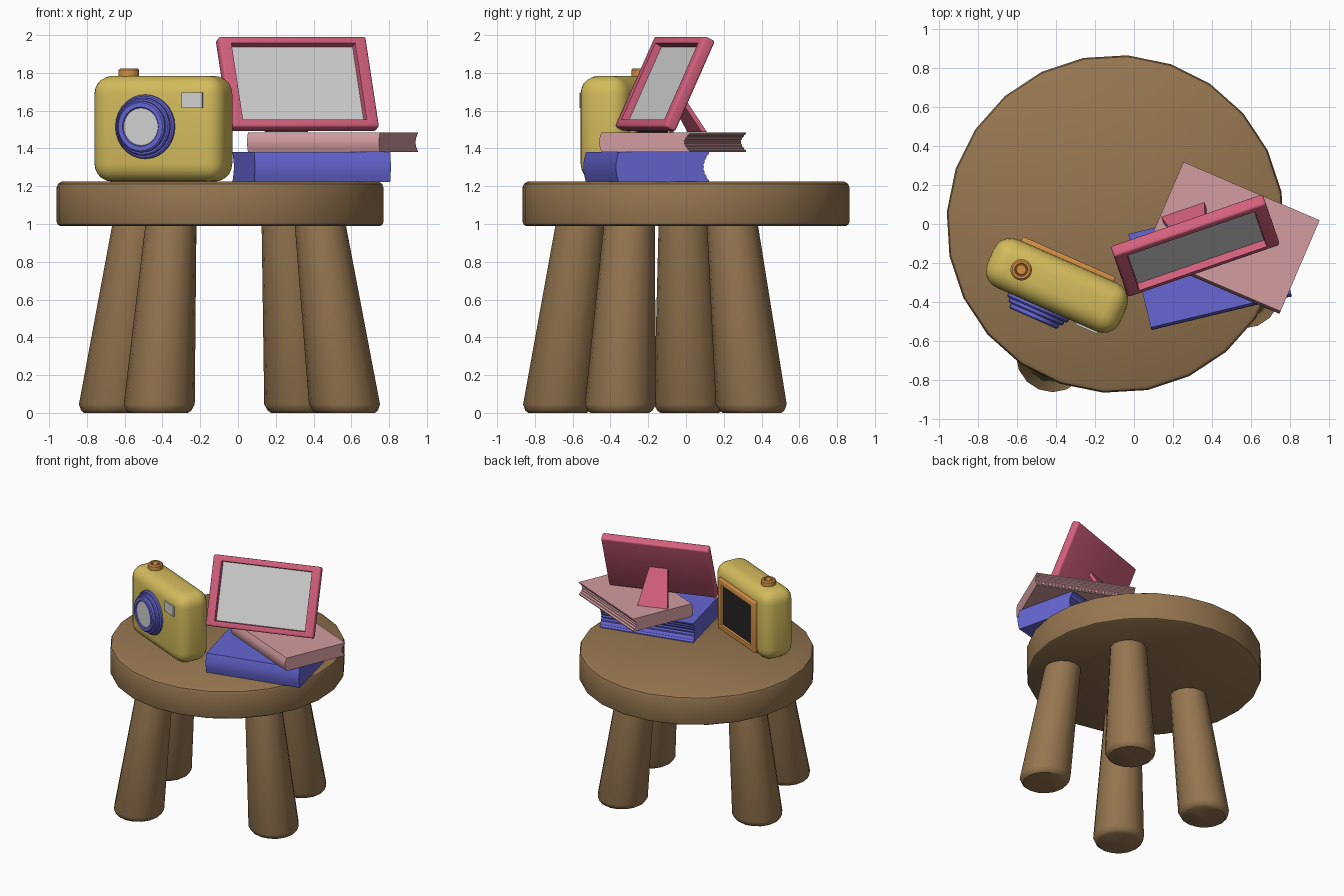
import bpy, bmesh, math
from mathutils import Matrix, Vector

if "Cube" in bpy.data.objects:
    bpy.data.objects.remove(bpy.data.objects["Cube"])


def mat(name, *rgb):
    m = bpy.data.materials.new(name)
    lin = [(c / 255 / 12.92) if c < 11 else ((c / 255 + 0.055) / 1.055) ** 2.4 for c in rgb]
    m.diffuse_color = (*lin, 1)
    m.use_nodes = True
    m.node_tree.nodes["Principled BSDF"].inputs["Base Color"].default_value = m.diffuse_color
    return m


WOOD = mat("wood brown", 150, 118, 80)
YELLOW = mat("camera yellow", 212, 188, 92)
BLUE = mat("blue", 102, 102, 212)
ROSE = mat("frame rose", 212, 96, 126)
PINK = mat("dusty pink", 212, 156, 160)
ORANGE = mat("orange", 214, 146, 70)
GREY = mat("light grey", 210, 210, 210)
DARK = mat("screen dark", 36, 36, 36)


def T(x, y, z):
    return Matrix.Translation((x, y, z))


def R(deg, axis):
    return Matrix.Rotation(math.radians(deg), 4, axis)


def finish(name, bm, mats, matrix=Matrix()):
    bm.transform(matrix)
    bmesh.ops.recalc_face_normals(bm, faces=bm.faces)
    me = bpy.data.meshes.new(name)
    bm.to_mesh(me)
    bm.free()
    for m in mats:
        me.materials.append(m)
    ob = bpy.data.objects.new(name, me)
    bpy.context.collection.objects.link(ob)
    bpy.ops.object.select_all(action='DESELECT')
    ob.select_set(True)
    bpy.context.view_layer.objects.active = ob
    bpy.ops.object.shade_smooth_by_angle(angle=math.radians(35))
    return ob


def lathe(name, profile, n, m, matrix=Matrix(), turn=0):
    """Closed turned shape from (height, radius) pairs."""
    bm = bmesh.new()
    rings = []
    for z, r in profile:
        rings.append([bm.verts.new((r * math.cos(a), r * math.sin(a), z))
                      for a in (math.radians(turn) + math.tau * i / n for i in range(n))])
    for a, b in zip(rings, rings[1:]):
        for i in range(n):
            j = (i + 1) % n
            bm.faces.new((a[i], a[j], b[j], b[i]))
    bm.faces.new(rings[0])
    bm.faces.new(rings[-1])
    return finish(name, bm, [m], matrix)


def box(name, size, bevel, seg, m, matrix):
    bm = bmesh.new()
    bmesh.ops.create_cube(bm, size=1)
    bmesh.ops.scale(bm, vec=size, verts=bm.verts)
    if bevel:
        bmesh.ops.bevel(bm, geom=bm.edges[:], offset=bevel, segments=seg, profile=0.5, affect='EDGES')
    return finish(name, bm, [m], matrix)


def framed_panel(name, w, t, h, bx, bz, recess, bevel, mats, matrix):
    """Box from y=-t (front) to 0 with a recessed panel in its front face."""
    bm = bmesh.new()
    bmesh.ops.create_cube(bm, size=1)
    for v in bm.verts:
        v.co = (v.co.x * w, (v.co.y - 0.5) * t, v.co.z * h)
    bm.normal_update()
    f = min(bm.faces, key=lambda q: q.calc_center_median().y)
    for y, shrink in ((-t, 0), (-t + recess, 0.004)):
        bmesh.ops.inset_individual(bm, faces=[f], thickness=0.01)
        for v in f.verts:
            v.co = (math.copysign(w / 2 - bx - shrink, v.co.x), y,
                    math.copysign(h / 2 - bz - shrink, v.co.z))
    f.material_index = 1
    edges = [e for e in bm.edges if not any(v in f.verts for v in e.verts)
             and e.calc_face_angle(0) > 0.5]
    bmesh.ops.bevel(bm, geom=edges, offset=bevel, segments=3, profile=0.5, affect='EDGES')
    return finish(name, bm, mats, matrix)


def prism(name, section, length, m, matrix):
    """Extrude a (y, z) section along x."""
    bm = bmesh.new()
    a, b = [[bm.verts.new((x, y, z)) for y, z in section] for x in (-length / 2, length / 2)]
    for i in range(len(a)):
        j = (i + 1) % len(a)
        bm.faces.new((a[i], a[j], b[j], b[i]))
    bm.faces.new(a)
    bm.faces.new(b)
    return finish(name, bm, [m], matrix)


def book(name, length, depth, thick, m, matrix):
    # rounded spine at the front, hollow ridged page edge at the back
    sec, n = [], 12
    for k in range(n + 1):
        s = math.sin(math.pi * k / n)
        sec.append((depth / 2 - 0.028 * s - (0.005 if k % 2 else 0), 0.008 + (thick - 0.016) * k / n))
    sec += [(depth / 2, thick)]
    for k in range(7):
        sec.append((-depth / 2 + 0.012 - 0.014 * math.sin(math.pi * k / 6), thick * (1 - k / 6)))
    sec.append((depth / 2, 0))
    prism(name, sec, length, m, matrix)


# Stool
lathe("seat", [(0.99, 0.85), (0.997, 0.862), (1.01, 0.867), (1.195, 0.867), (1.213, 0.86), (1.224, 0.842)],
      24, WOOD, T(-0.095, 0, 0), 10.9)
mid = Vector((-0.046, -0.163))
legs = {"front_left_leg": ((-0.42, -0.68), (-0.355, -0.555)),
        "front_right_leg": ((0.57, -0.35), (0.435, -0.30)),
        "back_right_leg": ((0.33, 0.35), (0.26, 0.245)),
        "back_left_leg": ((-0.66, 0.02), (-0.53, -0.01))}
for name, (lo, hi) in legs.items():
    shear = T(lo[0], lo[1], 0)
    shear[0][2], shear[1][2] = hi[0] - lo[0], hi[1] - lo[1]
    lathe(name, [(0, 0.155), (0.012, 0.172), (0.045, 0.188), (1.0, 0.135)], 16, WOOD, shear)

# Books
book("lower_book", 0.74, 0.505, 0.158, BLUE, T(0.39, -0.21, 1.223) @ R(13.5, 'Z'))
book("upper_book", 0.76, 0.52, 0.104, PINK, T(0.50, -0.07, 1.381) @ R(-23.2, 'Z'))

# Picture frame leaning back on its strut
stand = T(0.341, -0.189, 1.488) @ R(19, 'Z')
framed_panel("picture_frame", 0.825, 0.065, 0.53, 0.066, 0.042, 0.038, 0.014, [ROSE, GREY],
             stand @ R(-25, 'X') @ T(0, 0, 0.265))
bm = bmesh.new()
for dy in (0, -0.03):
    for x, y, z in ((0.07, 0.118, 0.25), (0.116, 0.277, 0)):
        for s in (-1, 1):
            bm.verts.new((s * x, y + dy, z))
bmesh.ops.convex_hull(bm, input=bm.verts)
finish("frame_strut", bm, [ROSE], stand)

# Camera
cam = T(-0.395, -0.315, 0) @ R(-23.7, 'Z')
box("camera_body", (0.745, 0.27, 0.56), 0.095, 5, YELLOW, cam @ T(0, 0, 1.504))
lens = cam @ T(-0.043, -0.13, 1.515) @ R(90, 'X')
lathe("lens_barrel", [(-0.01, 0.17), (0.018, 0.17), (0.026, 0.162), (0.026, 0.153), (0.042, 0.153),
                      (0.049, 0.146), (0.049, 0.136), (0.068, 0.136), (0.075, 0.128), (0.075, 0.104),
                      (0.064, 0.098)], 28, BLUE, lens)
lathe("lens_glass", [(0.06, 0.099), (0.068, 0.099)], 28, GREY, lens)
box("flash_window", (0.12, 0.02, 0.08), 0, 1, GREY, cam @ T(0.227, -0.135, 1.655))
lathe("shutter_button", [(1.76, 0.055), (1.815, 0.055), (1.824, 0.046), (1.824, 0.034), (1.814, 0.031),
                         (1.814, 0.027), (1.822, 0.024)], 20, ORANGE, cam @ T(-0.20, 0, 0))
framed_panel("back_screen", 0.52, 0.04, 0.41, 0.05, 0.042, 0.014, 0.008, [ORANGE, DARK],
             cam @ T(0, 0.12, 1.485) @ R(180, 'Z'))
